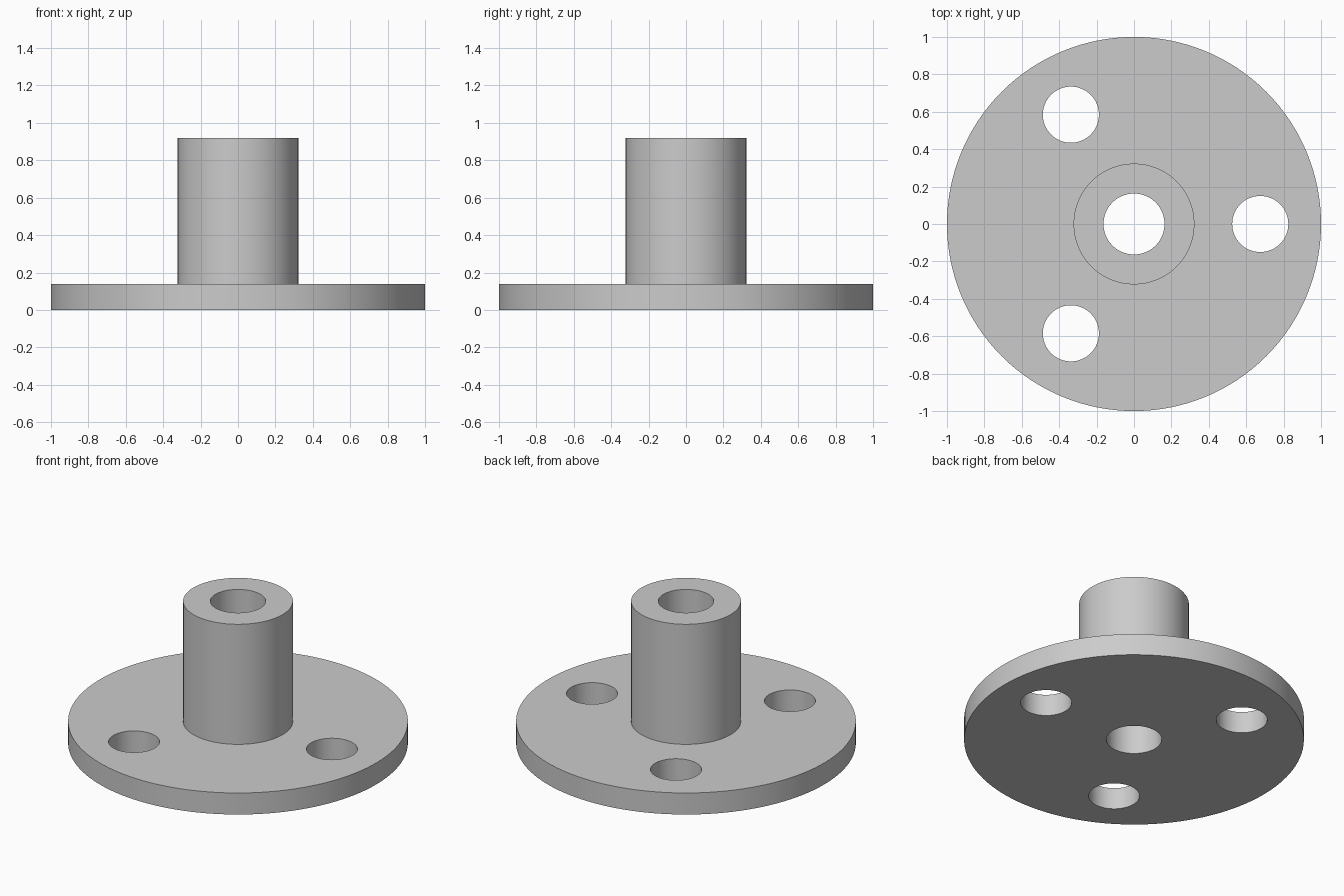
import bpy, bmesh
from math import pi, cos, sin, radians

if "Cube" in bpy.data.objects:
    bpy.data.objects.remove(bpy.data.objects["Cube"], do_unlink=True)

FLANGE_R, FLANGE_H = 1.0, 0.14
HUB_R, BORE_R, HEIGHT = 0.323, 0.163, 0.92
HOLE_R, HOLE_CIRCLE, HOLES = 0.15, 0.675, 3

# Plain grey material
grey = bpy.data.materials.new("plain_grey")
grey.use_nodes = True
color = (0.6, 0.6, 0.6, 1)
grey.diffuse_color = color
grey.node_tree.nodes["Principled BSDF"].inputs["Base Color"].default_value = color

# Flange and hub: one closed profile turned around z
profile = [(BORE_R, 0), (FLANGE_R, 0), (FLANGE_R, FLANGE_H),
           (HUB_R, FLANGE_H), (HUB_R, HEIGHT), (BORE_R, HEIGHT)]
bm = bmesh.new()
verts = [bm.verts.new((r, 0, z)) for r, z in profile]
edges = [bm.edges.new((verts[i - 1], verts[i])) for i in range(len(verts))]
bmesh.ops.spin(bm, geom=verts + edges, cent=(0, 0, 0), axis=(0, 0, 1),
               angle=2 * pi, steps=128, use_merge=True)
bmesh.ops.remove_doubles(bm, verts=bm.verts, dist=1e-5)
bmesh.ops.recalc_face_normals(bm, faces=bm.faces)
mesh = bpy.data.meshes.new("flanged_hub")
bm.to_mesh(mesh)
bm.free()
mesh.materials.append(grey)
hub = bpy.data.objects.new("flanged_hub", mesh)
bpy.context.collection.objects.link(hub)

# Bolt holes cut through the flange
for i in range(HOLES):
    a = radians(360 / HOLES * i)
    bpy.ops.mesh.primitive_cylinder_add(
        vertices=64, radius=HOLE_R, depth=4 * FLANGE_H,
        location=(HOLE_CIRCLE * cos(a), HOLE_CIRCLE * sin(a), FLANGE_H / 2))
    cutter = bpy.context.object
    cutter.name = "bolt_hole_cutter"
    cutter.hide_render = True
    cutter.data.materials.append(grey)
    bpy.context.view_layer.objects.active = hub
    cut = hub.modifiers.new("bolt_hole", 'BOOLEAN')
    cut.operation = 'DIFFERENCE'
    cut.solver = 'EXACT'
    cut.object = cutter
    bpy.ops.object.modifier_apply(modifier=cut.name)
    bpy.data.objects.remove(cutter, do_unlink=True)

# Smooth round walls with sharp rims
bpy.ops.object.select_all(action='DESELECT')
hub.select_set(True)
bpy.context.view_layer.objects.active = hub
bpy.ops.object.shade_smooth_by_angle(angle=radians(30))
